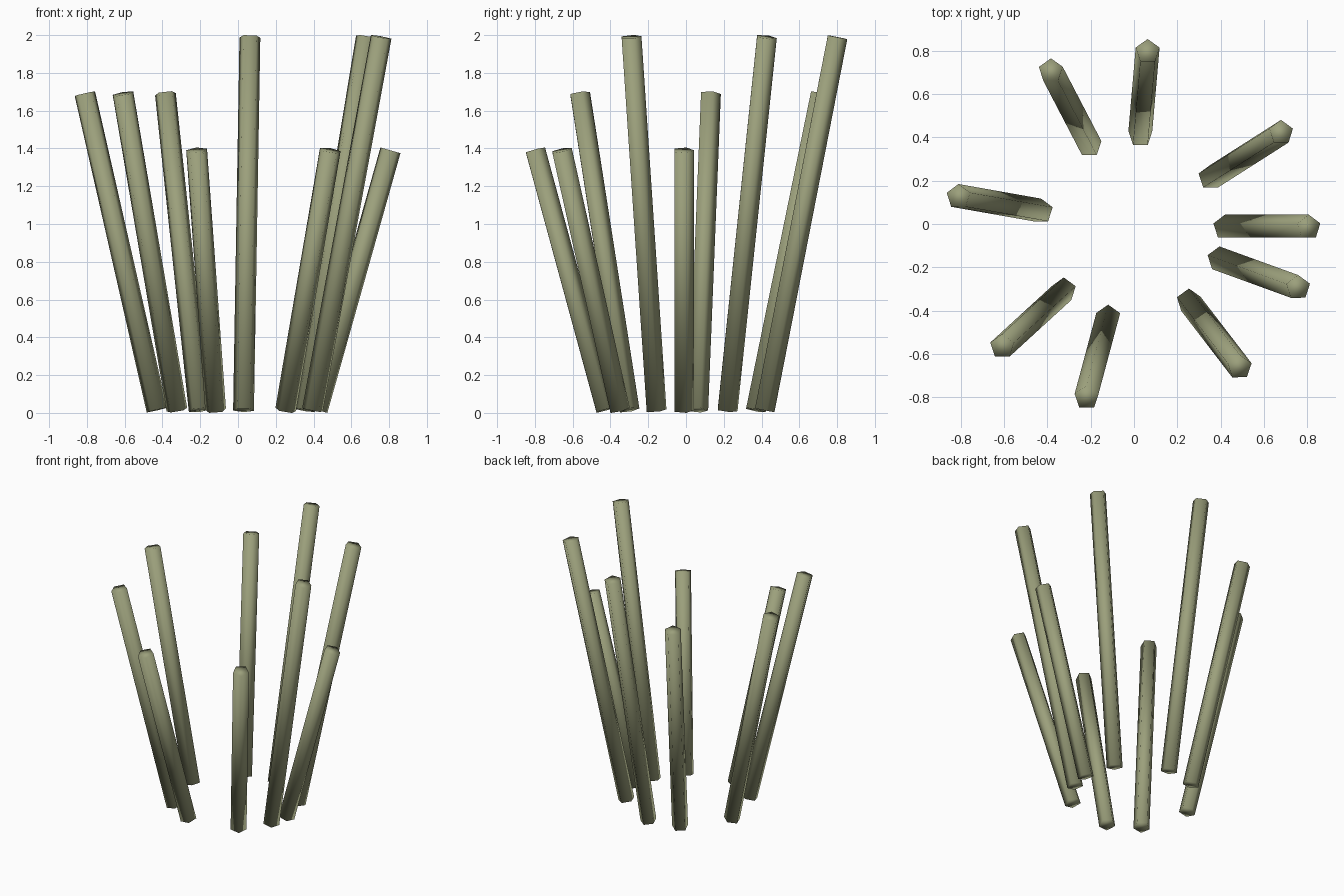
import bpy
import math
from mathutils import Vector

cube = bpy.data.objects.get("Cube")
if cube:
    bpy.data.objects.remove(cube, do_unlink=True)

# Single muted olive green for every stalk
olive = bpy.data.materials.new("olive_green")
olive.use_nodes = True
colour = (0.33, 0.35, 0.20, 1)
olive.diffuse_color = colour
olive.node_tree.nodes["Principled BSDF"].inputs["Base Color"].default_value = colour

COUNT = 9
TURN = math.radians(222.5)      # golden-angle step between stalks
CENTRE = Vector((-0.008, -0.015, 0))
THICKNESS = 0.058
BASE_RING, TIP_RING = 0.428, 0.815
BASE_Z = 0.015
TIP_HEIGHTS = (1.39, 1.69, 1.99)


def ring_point(angle, radius, z):
    return CENTRE + Vector((radius * math.cos(angle), radius * math.sin(angle), z))


def add_stalk(name, base, tip):
    """Five-sided rod running from base to tip, softly shaded all over."""
    axis = tip - base
    bpy.ops.mesh.primitive_cylinder_add(
        vertices=5, radius=THICKNESS, depth=axis.length, location=(base + tip) / 2)
    stalk = bpy.context.object
    stalk.name = name
    stalk.rotation_mode = 'QUATERNION'
    stalk.rotation_quaternion = Vector((0, 0, 1)).rotation_difference(axis)
    stalk.data.materials.append(olive)
    bpy.ops.object.shade_smooth()


# Outward-leaning stalks in three repeating heights
for i in range(COUNT):
    angle = i * TURN
    add_stalk(f"stalk_{i + 1}",
              ring_point(angle, BASE_RING, BASE_Z),
              ring_point(angle, TIP_RING, TIP_HEIGHTS[i % 3]))
